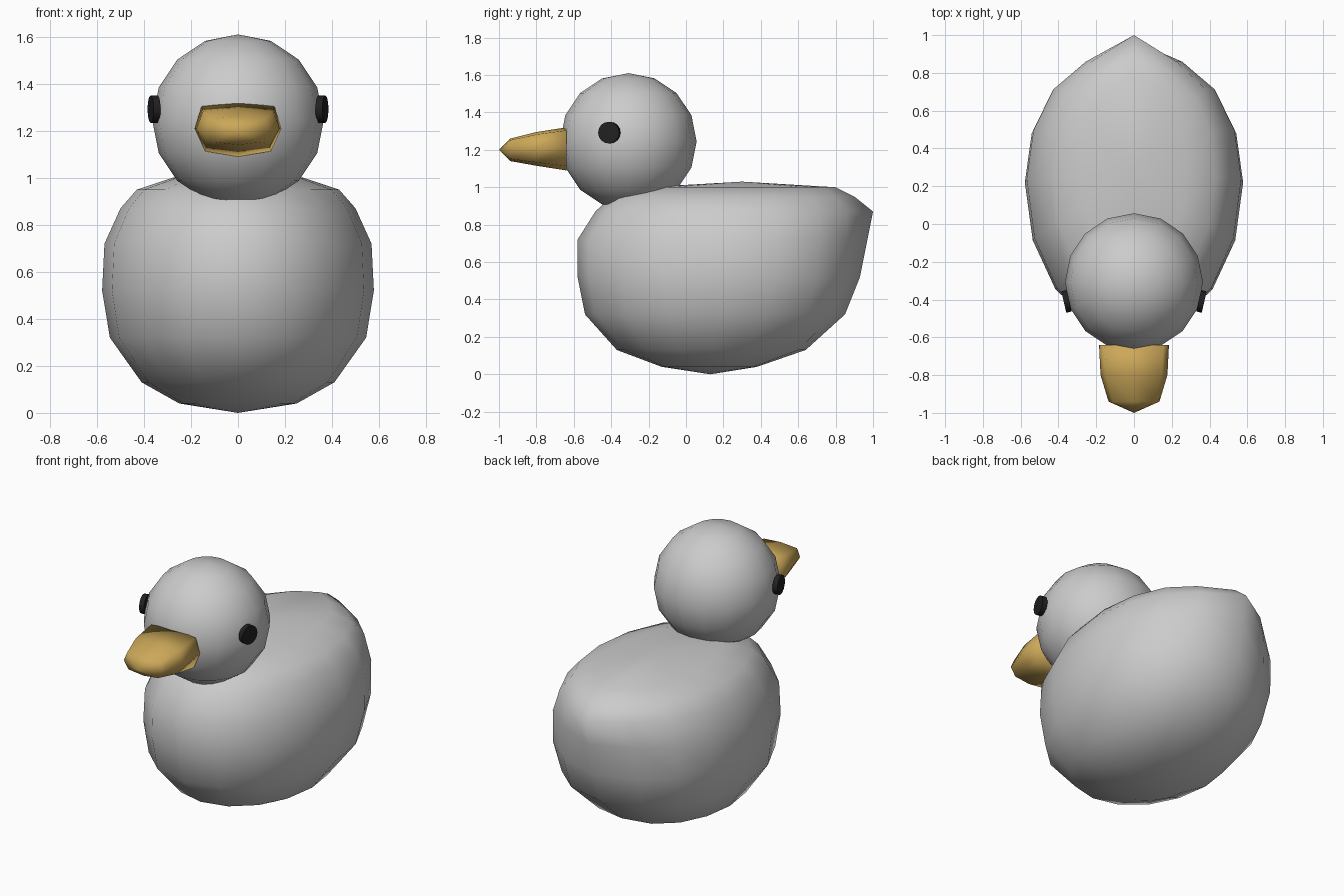
import bpy, bmesh
from math import sin, cos, pi, radians, copysign

if "Cube" in bpy.data.objects:
    bpy.data.objects.remove(bpy.data.objects["Cube"])


def material(name, color):
    m = bpy.data.materials.new(name)
    m.diffuse_color = (*color, 1)
    m.use_nodes = True
    m.node_tree.nodes["Principled BSDF"].inputs["Base Color"].default_value = m.diffuse_color
    return m


def loft(name, rings, start=None, end=None, mat=None):
    """Skin rings of points; close each end with a point or a flat cap."""
    bm = bmesh.new()
    loops = [[bm.verts.new(p) for p in ring] for ring in rings]
    n = len(loops[0])
    for a, b in zip(loops, loops[1:]):
        for i in range(n):
            j = (i + 1) % n
            bm.faces.new((a[i], a[j], b[j], b[i]))
    for loop, tip in ((loops[0], start), (loops[-1], end)):
        if tip is None:
            bm.faces.new(loop)
        else:
            v = bm.verts.new(tip)
            for i in range(n):
                bm.faces.new((loop[i], loop[(i + 1) % n], v))
    bmesh.ops.recalc_face_normals(bm, faces=bm.faces[:])
    mesh = bpy.data.meshes.new(name)
    bm.to_mesh(mesh)
    bm.free()
    obj = bpy.data.objects.new(name, mesh)
    bpy.context.collection.objects.link(obj)
    if mat:
        mesh.materials.append(mat)
    return obj


def body_ring(z, front, back, half_width, mid, tail, n=16):
    """Egg-shaped ring, fuller at the rear, with the rear vertex pulled out as a tail."""
    pts = []
    for i in range(n):
        a = 2 * pi * i / n
        c, s = cos(a), sin(a)
        y = mid + c * ((back - mid) if c > 0 else (mid - front))
        power = 0.83 if c > 0 else 0.95
        x = half_width * copysign(abs(s) ** power, s) if i % (n // 2) else 0
        pts.append((x, y + (tail if i == 0 else 0), z))
    return pts


# Body: horizontal rings (z, front y, back y, half width, widest y, tail)
levels = [(0.04, -0.13, 0.38, 0.25, 0.13, 0),
          (0.13, -0.37, 0.64, 0.41, 0.15, 0),
          (0.32, -0.54, 0.84, 0.545, 0.19, 0.01),
          (0.52, -0.58, 0.90, 0.578, 0.22, 0.03),
          (0.72, -0.58, 0.91, 0.568, 0.24, 0.06),
          (0.87, -0.485, 0.91, 0.50, 0.25, 0.09),
          (0.95, -0.40, 0.84, 0.43, 0.25, 0.06),
          (1.00, -0.22, 0.77, 0.28, 0.27, 0.03)]
body = loft("body", [body_ring(*l) for l in levels], (0, 0.13, 0), (0, 0.3, 1.03))
body.data.shade_smooth()

# Head
bpy.ops.mesh.primitive_uv_sphere_add(segments=16, ring_count=8, radius=0.365,
                                     location=(0, -0.308, 1.245))
head = bpy.context.object
head.name = "head"
head.data.shade_smooth()

# Beak: eight-sided sections (y, half width, bottom z, top z)
outline = [(0, 1), (0.84, 0.86), (1, 0.04), (0.76, -0.8),
           (0, -1), (-0.76, -0.8), (-1, 0.04), (-0.84, 0.86)]
sections = [(-0.64, 0.185, 1.09, 1.32),
            (-0.80, 0.177, 1.115, 1.295),
            (-0.94, 0.135, 1.14, 1.26)]
beak_rings = [[(u * w, y, (lo + hi) / 2 + v * (hi - lo) / 2) for u, v in outline]
              for y, w, lo, hi in sections]
beak = loft("beak", beak_rings, end=(0, -1.0, 1.2),
            mat=material("beak_yellow", (0.6, 0.39, 0.1)))
beak.data.shade_smooth()

# Eyes: thin discs facing outward and slightly forward
black = material("eye_black", (0.015, 0.015, 0.015))
for side, label in ((1, "right"), (-1, "left")):
    bpy.ops.mesh.primitive_cylinder_add(vertices=16, radius=0.058, depth=0.03,
                                        location=(side * 0.357, -0.41, 1.292),
                                        rotation=(0, pi / 2, -side * radians(13)))
    eye = bpy.context.object
    eye.name = label + "_eye"
    eye.data.materials.append(black)
    bpy.ops.object.shade_smooth_by_angle()
